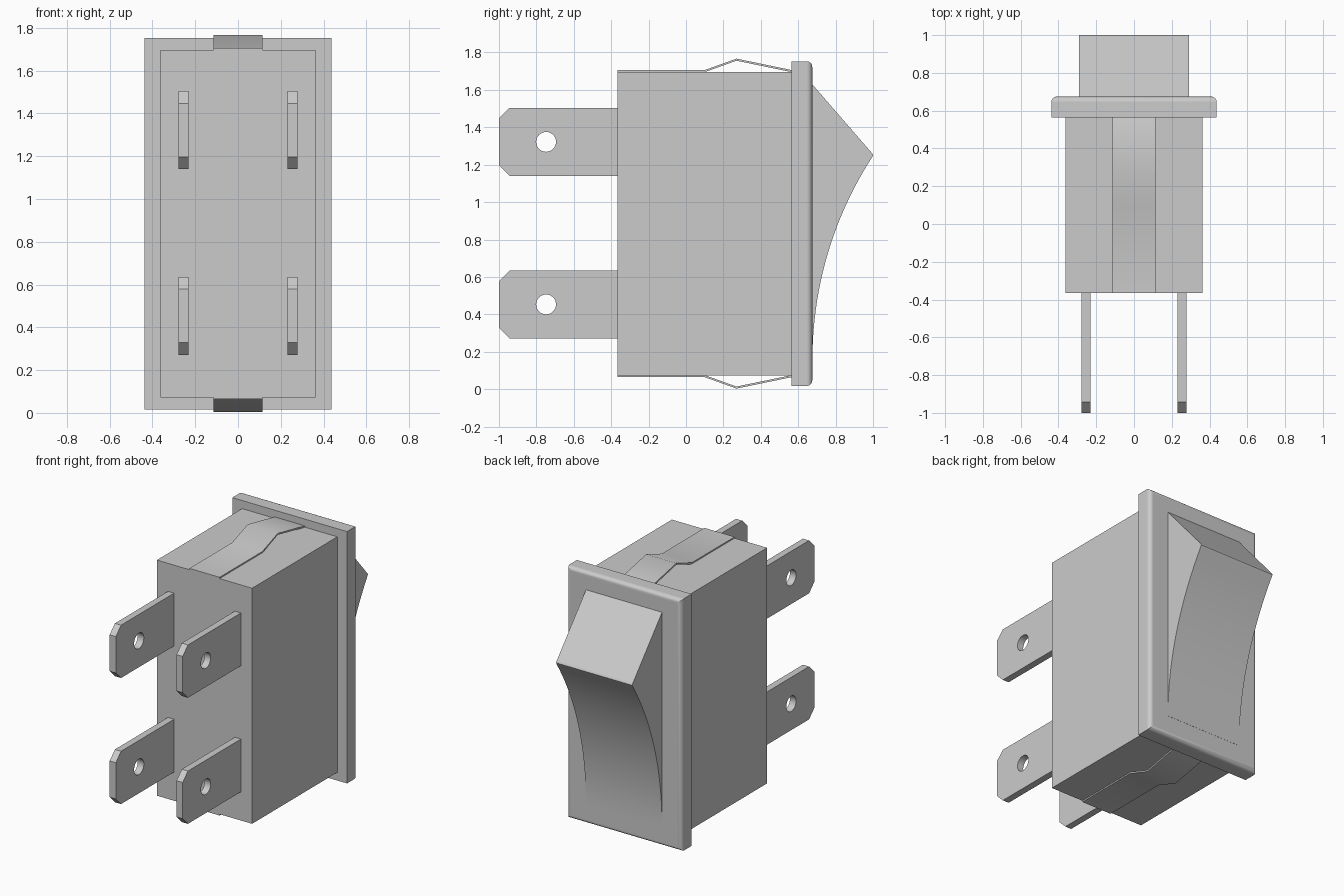
import bpy
import bmesh
import math
from mathutils import Matrix

if "Cube" in bpy.data.objects:
    bpy.data.objects.remove(bpy.data.objects["Cube"], do_unlink=True)

grey = bpy.data.materials.new("plain grey")
grey.use_nodes = True
colour = (0.6, 0.6, 0.6, 1)
grey.diffuse_color = colour
grey.node_tree.nodes["Principled BSDF"].inputs["Base Color"].default_value = colour

MID_Z = 0.885


def finish(name, bm):
    """Turn a bmesh into a grey object and make it active."""
    bmesh.ops.recalc_face_normals(bm, faces=bm.faces)
    mesh = bpy.data.meshes.new(name)
    bm.to_mesh(mesh)
    bm.free()
    mesh.materials.append(grey)
    obj = bpy.data.objects.new(name, mesh)
    bpy.context.collection.objects.link(obj)
    bpy.ops.object.select_all(action="DESELECT")
    obj.select_set(True)
    bpy.context.view_layer.objects.active = obj
    return obj


def extrude_x(name, profile, x, width):
    """Extrude a (y, z) outline along x, centred on x."""
    bm = bmesh.new()
    face = bm.faces.new([bm.verts.new((x - width / 2, y, z)) for y, z in profile])
    ext = bmesh.ops.extrude_face_region(bm, geom=[face])
    verts = [v for v in ext["geom"] if isinstance(v, bmesh.types.BMVert)]
    bmesh.ops.translate(bm, verts=verts, vec=(width, 0, 0))
    return finish(name, bm)


def box(y0, y1, half_z):
    low, high = MID_Z - half_z, MID_Z + half_z
    return [(y0, low), (y1, low), (y1, high), (y0, high)]


def smooth(obj, weighted=True):
    bpy.ops.object.shade_smooth_by_angle(angle=math.radians(35))
    if weighted:
        obj.modifiers.new("Weighted normals", "WEIGHTED_NORMAL").keep_sharp = True


# Housing
extrude_x("housing", box(-0.365, 0.57, 0.812), 0, 0.726)

# Bezel with rounded outer rim
bezel = extrude_x("bezel", box(0.563, 0.675, 0.868), 0, 0.875)
bm = bmesh.new()
bm.from_mesh(bezel.data)
rim = [e for e in bm.edges if all(v.co.y > 0.6 for v in e.verts)]
bmesh.ops.bevel(bm, geom=rim, offset=0.03, segments=5, profile=0.5, affect="EDGES")
bm.to_mesh(bezel.data)
bm.free()
smooth(bezel)

# Rocker: straight upper slope, rounded crest, concave lower sweep
base_y, base_z, crest_y, crest_z = 0.676, 0.16, 0.992, 1.235
rise, run = crest_z - base_z, crest_y - base_y
radius = (rise ** 2 + run ** 2) / (2 * run)
outline = [(0.6, 1.63), (0.675, 1.63), (0.99, 1.267), (0.998, 1.257), (1.0, 1.25)]
steps = 24
for i in range(steps + 1):
    dz = rise * (1 - i / steps)
    outline.append((base_y + radius - math.sqrt(radius ** 2 - dz ** 2), base_z + dz))
outline.append((0.6, base_z))
smooth(extrude_x("rocker", outline, 0, 0.58))

# Thin bent retaining clips above and below the housing
path = [(-0.365, 0.821), (0.1, 0.821), (0.27, 0.882), (0.565, 0.821)]
thick = 0.011
sheet = path + [(y, h - thick) for y, h in reversed(path)]
for name, side in (("top_clip", 1), ("bottom_clip", -1)):
    clip = extrude_x(name, [(y, MID_Z + side * h) for y, h in sheet], 0, 0.23)
    smooth(clip, weighted=False)

# Four spade terminals, chamfered and drilled
for level, z in (("lower", 0.453), ("upper", 1.322)):
    for side, x in (("left", 0.255), ("right", -0.255)):
        h, c = 0.182, 0.057
        blade = [(-0.35, z - h), (-0.35, z + h), (-1 + c, z + h),
                 (-1, z + h - c), (-1, z - h + c), (-1 + c, z - h)]
        cutter_bm = bmesh.new()
        bmesh.ops.create_cone(
            cutter_bm, cap_ends=True, segments=32, radius1=0.053, radius2=0.053, depth=0.2,
            matrix=Matrix.Translation((x, -0.748, z)) @ Matrix.Rotation(math.pi / 2, 4, "Y"))
        cutter = finish("hole_cutter", cutter_bm)
        cutter.hide_render = True
        terminal = extrude_x(f"{level}_{side}_terminal", blade, x, 0.047)
        cut = terminal.modifiers.new("Hole", "BOOLEAN")
        cut.operation = "DIFFERENCE"
        cut.solver = "EXACT"
        cut.object = cutter
        bpy.ops.object.modifier_apply(modifier=cut.name)
        bpy.data.objects.remove(cutter, do_unlink=True)
        smooth(terminal)
